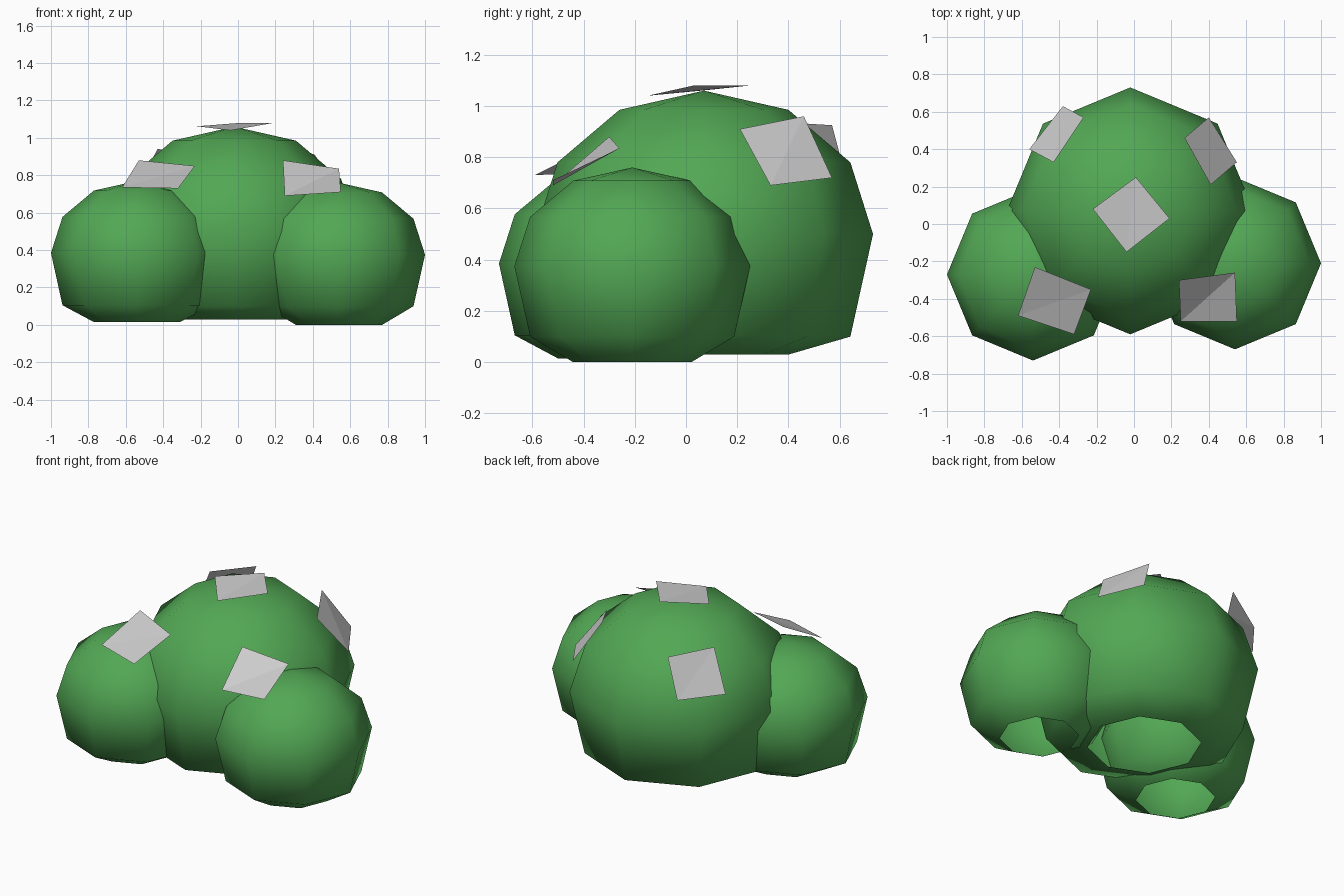
import bpy, bmesh, math
from mathutils import Vector

if "Cube" in bpy.data.objects:
    bpy.data.objects.remove(bpy.data.objects["Cube"])


def material(name, rgb):
    m = bpy.data.materials.new(name)
    m.diffuse_color = (*rgb, 1)
    m.use_nodes = True
    m.node_tree.nodes["Principled BSDF"].inputs["Base Color"].default_value = m.diffuse_color
    return m


GREEN = material("leaf green", (0.085, 0.39, 0.09))
GREY = material("pale grey", (0.6, 0.6, 0.6))


def finish(name, bm, mat, smooth):
    me = bpy.data.meshes.new(name)
    bm.to_mesh(me)
    bm.free()
    me.materials.append(mat)
    for p in me.polygons:
        p.use_smooth = smooth
    ob = bpy.data.objects.new(name, me)
    bpy.context.collection.objects.link(ob)


def bush(name, x, y, radius, mid, top, low, base, n=8):
    """Eight-sided dome with a tucked-in, open underside."""
    h = top - mid
    profile = [(0.5, mid + h * 0.866), (0.866, mid + h * 0.5), (1, mid),
               (0.866, low), (0.5, base)]
    bm = bmesh.new()
    tip = bm.verts.new((x, y, top))
    rings = [[bm.verts.new((x + radius * r * math.cos(math.tau * i / n),
                            y + radius * r * math.sin(math.tau * i / n), z))
              for i in range(n)] for r, z in profile]
    for i in range(n):
        j = (i + 1) % n
        bm.faces.new((tip, rings[0][i], rings[0][j]))
        for a, b in zip(rings, rings[1:]):
            bm.faces.new((a[i], b[i], b[j], a[j]))
    finish(name, bm, GREEN, True)


def leaf(name, corners):
    """Thin slightly folded plate, creased from first to third corner."""
    bm = bmesh.new()
    a, b, c, d = [bm.verts.new(Vector(p)) for p in corners]
    faces = [bm.faces.new((a, b, c)), bm.faces.new((a, c, d))]
    for f in faces:
        f.normal_update()
    if faces[0].normal.z < 0:
        bmesh.ops.reverse_faces(bm, faces=faces)
    finish(name, bm, GREY, False)


# Three foliage clumps
bush("main_clump", -0.02, 0.07, 0.66, 0.50, 1.06, 0.10, 0.03)
bush("right_clump", 0.54, -0.21, 0.46, 0.375, 0.76, 0.10, 0.0)
bush("left_clump", -0.54, -0.27, 0.46, 0.385, 0.77, 0.105, 0.015)

# Loose leaf plates resting on the clumps
leaf("top_leaf", [(-0.04, -0.15, 1.04), (0.19, 0.03, 1.08),
                  (0.01, 0.25, 1.08), (-0.22, 0.08, 1.062)])
leaf("front_left_leaf", [(-0.62, -0.49, 0.735), (-0.32, -0.59, 0.73),
                         (-0.23, -0.35, 0.85), (-0.53, -0.23, 0.88)])
leaf("front_right_leaf", [(0.25, -0.52, 0.69), (0.55, -0.52, 0.71),
                          (0.54, -0.26, 0.835), (0.24, -0.30, 0.88)])
leaf("back_right_leaf", [(0.55, 0.33, 0.69), (0.40, 0.57, 0.72),
                         (0.27, 0.46, 0.96), (0.41, 0.21, 0.91)])
leaf("back_left_leaf", [(-0.38, 0.63, 0.70), (-0.56, 0.40, 0.70),
                        (-0.43, 0.33, 0.94), (-0.27, 0.57, 0.925)])
